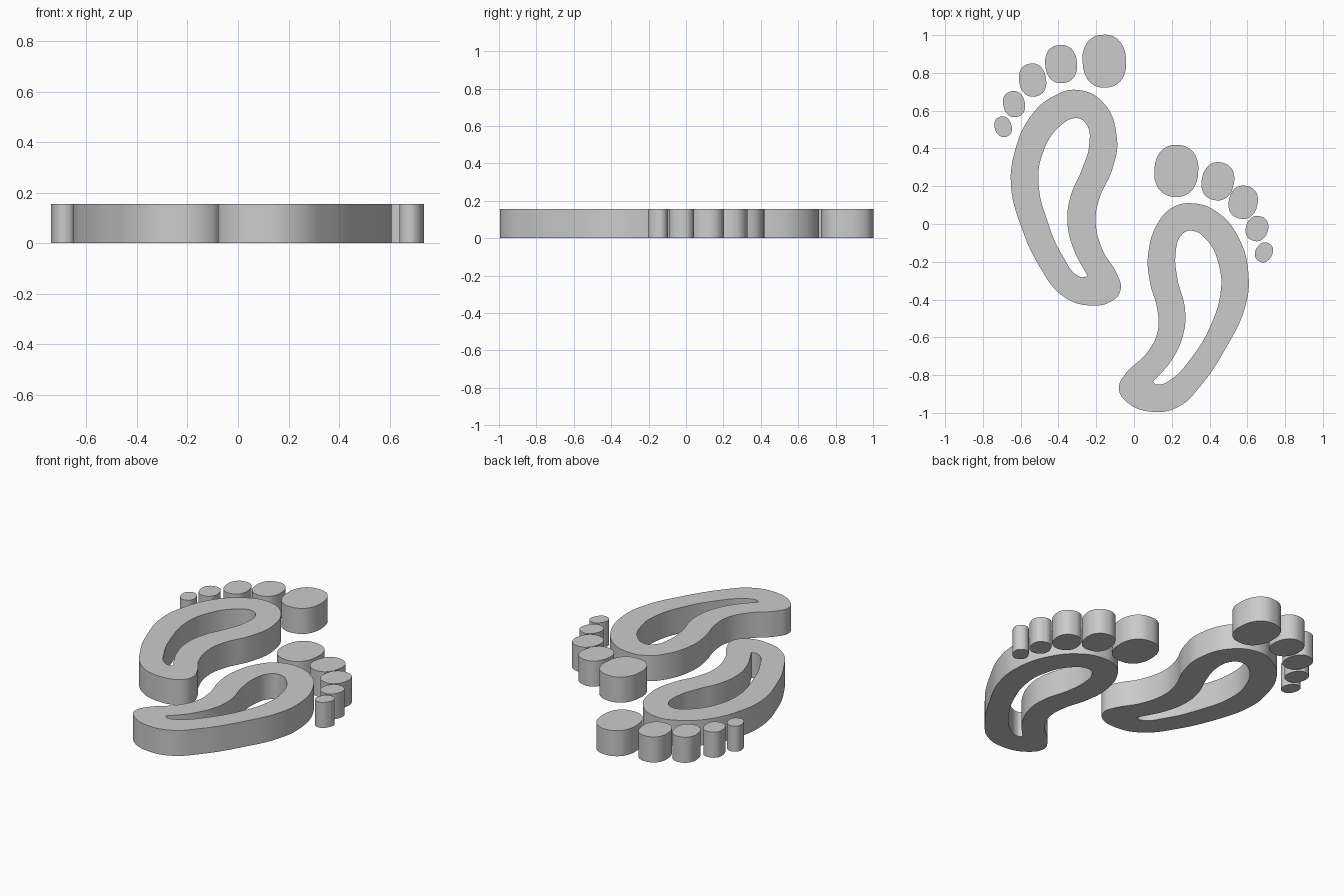
import bpy
from math import cos, sin, pi, radians, copysign

if "Cube" in bpy.data.objects:
    bpy.data.objects.remove(bpy.data.objects["Cube"])

HEIGHT = 0.155


def extrude_outlines(name, outlines):
    """Closed smooth outlines -> solid slab. A third value of 1 marks a sharp corner."""
    cu = bpy.data.curves.new(name, 'CURVE')
    cu.dimensions = '2D'
    cu.fill_mode = 'BOTH'
    cu.extrude = HEIGHT / 2
    cu.resolution_u = 8
    for pts in outlines:
        sp = cu.splines.new('BEZIER')
        sp.bezier_points.add(len(pts) - 1)
        sp.use_cyclic_u = True
        for bp, p in zip(sp.bezier_points, pts):
            bp.co = (p[0], p[1], 0)
            kind = 'VECTOR' if len(p) > 2 else 'AUTO'
            bp.handle_left_type = bp.handle_right_type = kind
    ob = bpy.data.objects.new(name, cu)
    bpy.context.collection.objects.link(ob)
    ob.location.z = HEIGHT / 2
    bpy.ops.object.select_all(action='DESELECT')
    ob.select_set(True)
    bpy.context.view_layer.objects.active = ob
    bpy.ops.object.convert(target='MESH')
    ob = bpy.context.object
    bpy.ops.object.mode_set(mode='EDIT')
    bpy.ops.mesh.select_all(action='SELECT')
    bpy.ops.mesh.remove_doubles(threshold=0.0005)
    bpy.ops.mesh.normals_make_consistent(inside=False)
    bpy.ops.object.mode_set(mode='OBJECT')
    bpy.ops.object.shade_smooth_by_angle(angle=radians(35))
    return ob


def toe(name, x, y, w, h, tilt):
    """Slightly squared oval, tilted."""
    pts = []
    for i in range(12):
        a = 2 * pi * i / 12
        c, s = cos(a), sin(a)
        u = copysign(abs(c) ** 0.88, c) * w / 2
        v = copysign(abs(s) ** 0.88, s) * h / 2
        t = radians(tilt)
        pts.append((x + u * cos(t) - v * sin(t), y + u * sin(t) + v * cos(t)))
    extrude_outlines(name, [pts])


# left sole: outer outline and hole
left_outer = [(-.30, .71), (-.165, .645), (-.09, .45), (-.115, .29), (-.185, .13),
              (-.203, .01), (-.165, -.14), (-.09, -.265), (-.07, -.34), (-.105, -.40),
              (-.25, -.43), (-.385, -.375), (-.50, -.225), (-.595, -.02), (-.65, .19),
              (-.635, .37), (-.54, .58), (-.42, .68)]
left_hole = [(-.30, .56), (-.25, .525), (-.237, .42), (-.275, .29), (-.335, .15),
             (-.353, .02), (-.325, -.12), (-.245, -.277, 1), (-.285, -.28), (-.38, -.165),
             (-.46, .02), (-.505, .21), (-.485, .37), (-.39, .52)]
extrude_outlines("left_sole", [left_outer, left_hole])

# right sole: outer outline and hole
right_outer = [(.30, .11), (.43, .07), (.55, -.065), (.607, -.28), (.585, -.45),
               (.49, -.65), (.35, -.86), (.24, -.965), (.11, -.995), (-.035, -.945),
               (-.08, -.87), (-.05, -.80), (.07, -.68), (.125, -.57), (.123, -.45),
               (.085, -.31), (.075, -.16), (.135, .02), (.21, .09)]
right_hole = [(.30, -.035), (.39, -.09), (.45, -.22), (.46, -.35), (.40, -.55),
              (.295, -.72), (.20, -.82), (.12, -.85), (.10, -.835, 1), (.20, -.72),
              (.262, -.58), (.27, -.45), (.23, -.29), (.22, -.16), (.25, -.06)]
extrude_outlines("right_sole", [right_outer, right_hole])

# toes: x, y, width, height, tilt
toes = {
    "left": [(-.157, .862, .23, .28, 4), (-.386, .847, .168, .202, 6),
             (-.537, .762, .142, .176, 10), (-.635, .635, .114, .138, 14),
             (-.693, .515, .088, .110, 20)],
    "right": [(.224, .281, .232, .275, -4), (.444, .226, .170, .202, -12),
              (.578, .115, .152, .176, -14), (.651, -.024, .116, .134, -20),
              (.688, -.150, .088, .108, -30)],
}
for side, rows in toes.items():
    for i, row in enumerate(rows):
        toe(f"{side}_toe_{i + 1}", *row)
